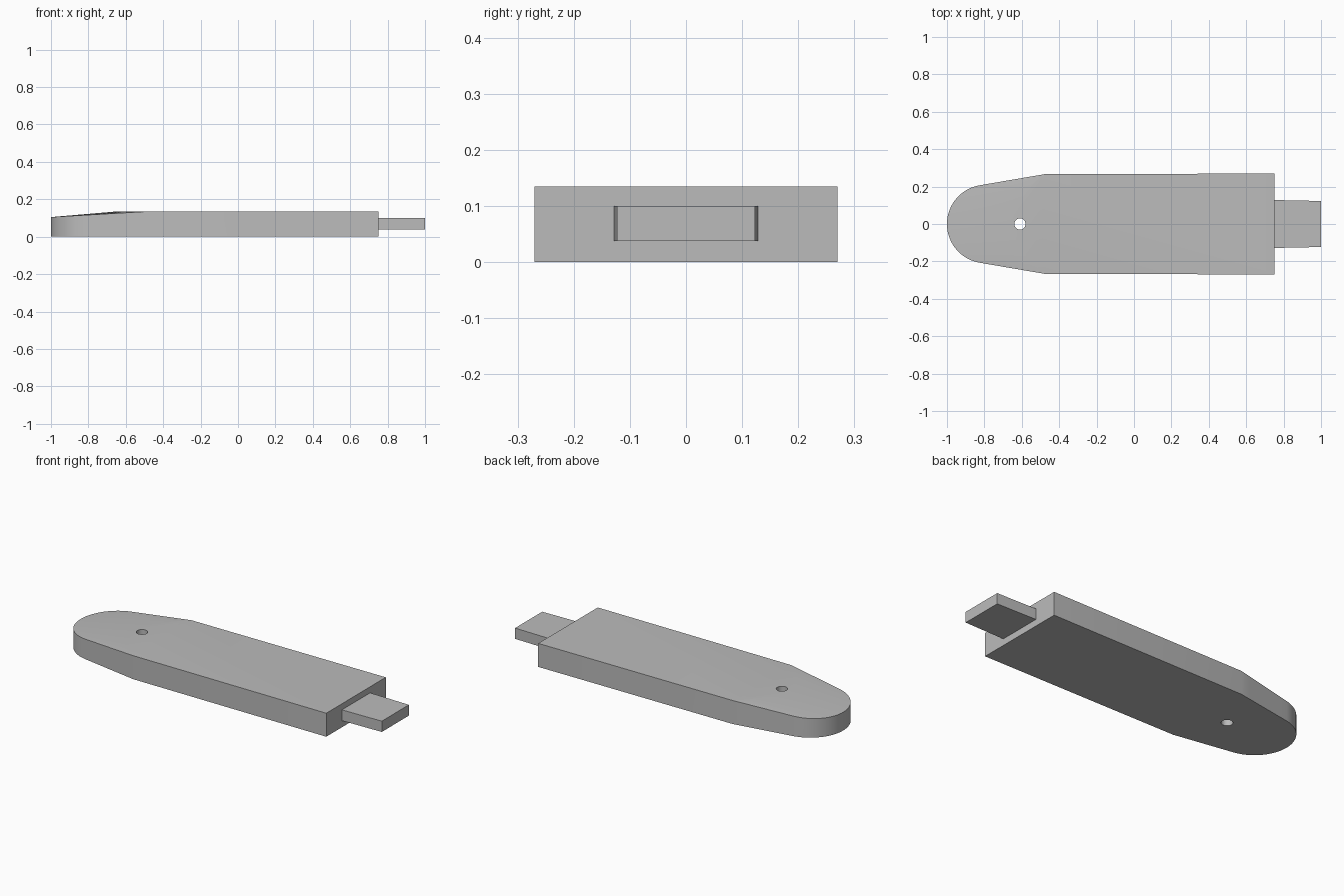
import bpy, bmesh
from math import sin, cos, radians

if "Cube" in bpy.data.objects:
    bpy.data.objects.remove(bpy.data.objects["Cube"])

grey = bpy.data.materials.new("plain grey")
grey.use_nodes = True
grey.diffuse_color = (0.5, 0.5, 0.5, 1)
grey.node_tree.nodes["Principled BSDF"].inputs["Base Color"].default_value = (0.5, 0.5, 0.5, 1)


def make_object(name, bm):
    bmesh.ops.recalc_face_normals(bm, faces=bm.faces)
    mesh = bpy.data.meshes.new(name)
    bm.to_mesh(mesh)
    bm.free()
    mesh.materials.append(grey)
    obj = bpy.data.objects.new(name, mesh)
    bpy.context.collection.objects.link(obj)
    return obj


# Body dimensions
HEIGHT, NOSE_HEIGHT = 0.135, 0.105
SHOULDER_X, SHOULDER_Y = -0.48, 0.266
REAR_X, REAR_Y = 0.75, 0.27
RADIUS, FLAT_DEPTH = 0.21, 0.17


def nose_outline():
    """Shoulder to shoulder: straight taper, round nose, straight taper."""
    centre, start, steps = RADIUS - 1, radians(100), 40
    arc = []
    for i in range(steps + 1):
        a = start + (radians(360) - 2 * start) * i / steps
        arc.append((centre + RADIUS * cos(a), RADIUS * sin(a)))
    taper = []
    for i in range(6):
        t = i / 6
        taper.append((SHOULDER_X + (arc[0][0] - SHOULDER_X) * t,
                      SHOULDER_Y + (arc[0][1] - SHOULDER_Y) * t))
    return taper + arc + [(x, -y) for x, y in reversed(taper)]


# Body: vertical walls, flat top, and a blended slope down to the nose
bm = bmesh.new()
outline = nose_outline()
last = len(outline) - 1
rim, inner = [], []
for i, (x, y) in enumerate(outline):
    z = NOSE_HEIGHT + (HEIGHT - NOSE_HEIGHT) * (x + 1) / (SHOULDER_X + 1)
    rim.append(bm.verts.new((x, y, z)))
    if i in (0, last):
        inner.append(rim[-1])
    else:
        s = 1 - 2 * i / last
        inner.append(bm.verts.new((SHOULDER_X - FLAT_DEPTH * (1 - s * s),
                                   SHOULDER_Y * s, HEIGHT)))
rear = [bm.verts.new((REAR_X, y, HEIGHT)) for y in (-REAR_Y, REAR_Y)]
for i in range(last):
    ring = [rim[i], rim[i + 1], inner[i + 1], inner[i]]
    bm.faces.new(list(dict.fromkeys(ring)))
bm.faces.new(inner + rear)

upper = rim + rear
lower = [bm.verts.new((v.co.x, v.co.y, 0)) for v in upper]
for i in range(len(upper)):
    j = (i + 1) % len(upper)
    bm.faces.new((upper[i], upper[j], lower[j], lower[i]))
bm.faces.new(lower)
body = make_object("body", bm)

# Lanyard hole through the nose
bpy.ops.mesh.primitive_cylinder_add(vertices=32, radius=0.03, depth=0.6,
                                    location=(-0.61, 0, 0.07))
cutter = bpy.context.object
cutter.name = "hole_cutter"
cutter.data.materials.append(grey)
cut = body.modifiers.new("lanyard hole", "BOOLEAN")
cut.operation = "DIFFERENCE"
cut.solver = "EXACT"
cut.object = cutter
bpy.ops.object.select_all(action="DESELECT")
body.select_set(True)
bpy.context.view_layer.objects.active = body
bpy.ops.object.modifier_apply(modifier=cut.name)
bpy.data.objects.remove(cutter)
bpy.ops.object.shade_smooth_by_angle(angle=radians(25))

# Plug: slightly tapered block at the rear end
bm = bmesh.new()
bmesh.ops.create_cube(bm, size=1)
for v in bm.verts:
    tip = v.co.x > 0
    v.co.x = 1.0 if tip else REAR_X
    v.co.y *= 0.246 if tip else 0.256
    v.co.z = 0.10 if v.co.z > 0 else 0.038
make_object("plug", bm)
